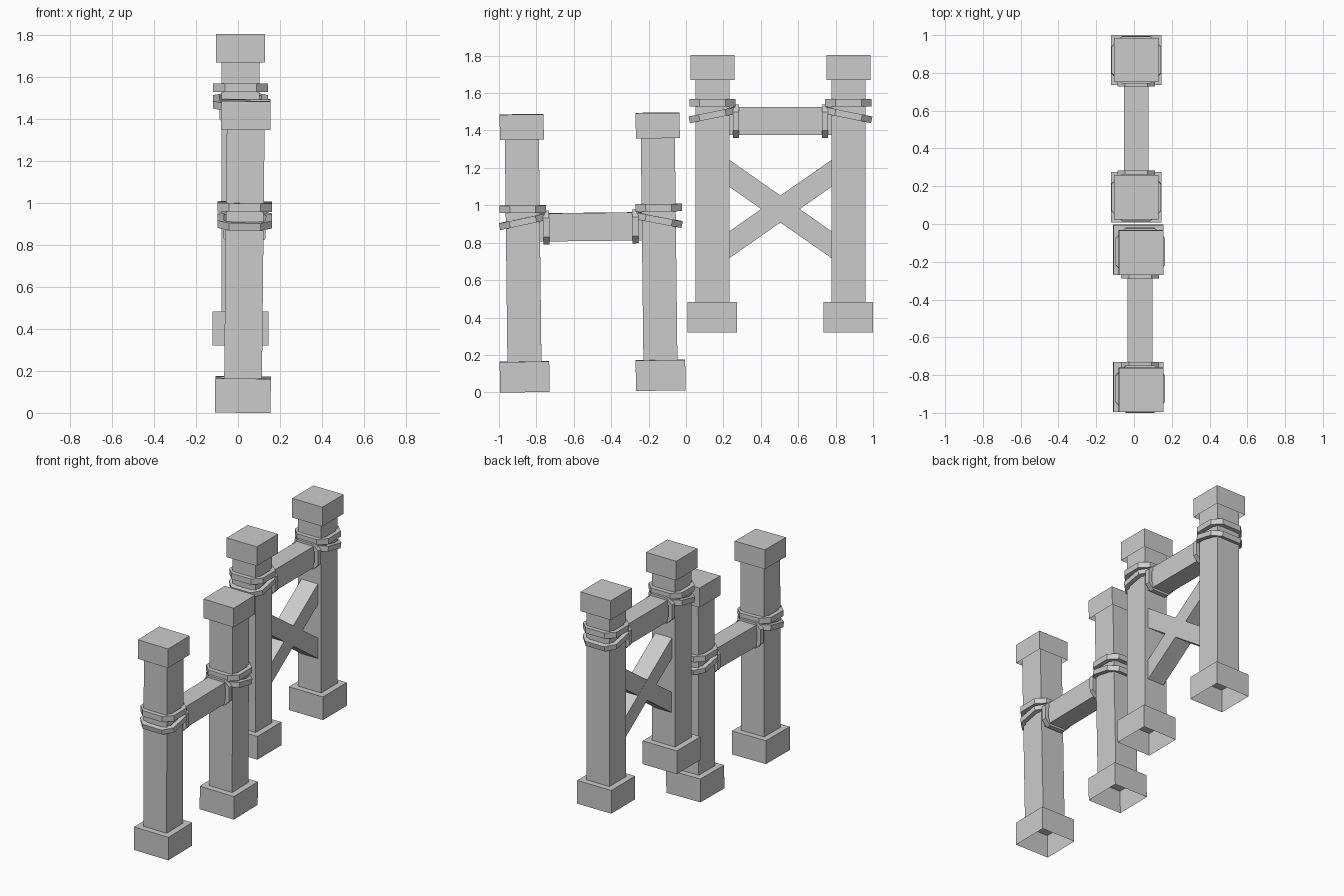
import bpy
import bmesh
from mathutils import Matrix, Euler

cube = bpy.data.objects.get("Cube")
if cube:
    bpy.data.objects.remove(cube, do_unlink=True)

grey = bpy.data.materials.new("plain_grey")
grey.use_nodes = True
COLOUR = (0.6, 0.6, 0.6, 1.0)
grey.diffuse_color = COLOUR
grey.node_tree.nodes["Principled BSDF"].inputs["Base Color"].default_value = COLOUR


def finish(name, bm, matrix):
    bmesh.ops.recalc_face_normals(bm, faces=bm.faces)
    mesh = bpy.data.meshes.new(name)
    bm.to_mesh(mesh)
    bm.free()
    mesh.materials.append(grey)
    obj = bpy.data.objects.new(name, mesh)
    obj.matrix_world = matrix
    bpy.context.collection.objects.link(obj)
    return obj


def box(name, matrix, size, centre, open_bottom=False):
    bm = bmesh.new()
    bmesh.ops.create_cube(bm, size=1)
    bmesh.ops.scale(bm, vec=size, verts=bm.verts)
    bmesh.ops.translate(bm, vec=centre, verts=bm.verts)
    if open_bottom:
        low = min(bm.faces, key=lambda f: f.calc_center_median().z)
        bmesh.ops.delete(bm, geom=[low], context="FACES_ONLY")
    return finish(name, bm, matrix)


def octagon(hx, hy, c):
    return [(hx, -hy + c), (hx, hy - c), (hx - c, hy), (-hx + c, hy),
            (-hx, hy - c), (-hx, -hy + c), (-hx + c, -hy), (hx - c, -hy)]


def ring(name, matrix, hx, hy, c, wall, height):
    """Eight-sided band around the local z axis."""
    bm = bmesh.new()
    loops = []
    outer = octagon(hx, hy, c)
    inner = octagon(hx - wall, hy - wall, c - wall * 0.58)
    for pts, z in ((outer, -height / 2), (outer, height / 2),
                   (inner, height / 2), (inner, -height / 2)):
        loops.append([bm.verts.new((x, y, z)) for x, y in pts])
    for k in range(4):
        a, b = loops[k], loops[(k + 1) % 4]
        for i in range(8):
            j = (i + 1) % 8
            bm.faces.new((a[i], a[j], b[j], b[i]))
    return finish(name, bm, matrix)


def brace(name, matrix, rise, width):
    """Slanted beam with ends cut flush to the posts."""
    bm = bmesh.new()
    y, z, half = 0.272, 0.66, 0.072
    face = bm.faces.new([bm.verts.new((-width / 2, s * y, z + s * rise + t * half))
                         for s, t in ((-1, -1), (1, -1), (1, 1), (-1, 1))])
    ext = bmesh.ops.extrude_face_region(bm, geom=[face])
    verts = [v for v in ext["geom"] if isinstance(v, bmesh.types.BMVert)]
    bmesh.ops.translate(bm, vec=(width, 0, 0), verts=verts)
    return finish(name, bm, matrix)


def section(label, origin, tilt, rail_z):
    """Two capped posts tied to a cross rail."""
    m = Matrix.Translation(origin) @ Euler(tilt).to_matrix().to_4x4()
    for side, s in (("front", -1), ("back", 1)):
        tag = f"{label}_{side}"
        y = s * 0.3635
        box(tag + "_base", m, (0.265, 0.265, 0.163), (0, y, 0.0815), True)
        box(tag + "_post", m, (0.18, 0.182, 1.24), (0, y, 0.78))
        box(tag + "_cap", m, (0.235, 0.235, 0.135), (0, y, 1.417), True)
        # Ropes round the post: one level, one rising towards the rail
        at = m @ Matrix.Translation((0, y, rail_z + 0.099))
        ring(tag + "_upper_rope", at, 0.13, 0.124, 0.055, 0.03, 0.04)
        at = (m @ Matrix.Translation((0, y, rail_z + 0.032))
              @ Matrix.Rotation(-s * 0.2, 4, "X"))
        ring(tag + "_slanted_rope", at, 0.13, 0.127, 0.055, 0.03, 0.036)
        # Rope round the rail end
        at = (m @ Matrix.Translation((0, y - s * 0.125, rail_z))
              @ Matrix.Rotation(1.5708, 4, "X"))
        ring(tag + "_rail_rope", at, 0.1, 0.09, 0.04, 0.027, 0.033)
    box(label + "_rail", m, (0.132, 0.56, 0.15), (0, 0, rail_z))
    return m


section("lower", (0.0225, -0.4985, 0.006), (0.0115, 0.0105, 0), 0.879)
upper = section("upper", (0.012, 0.505, 0.32), (0, 0, 0), 1.13)

# Crossed braces under the upper rail
brace("falling_brace", upper, -0.19, 0.13)
brace("rising_brace", upper, 0.19, 0.128)
